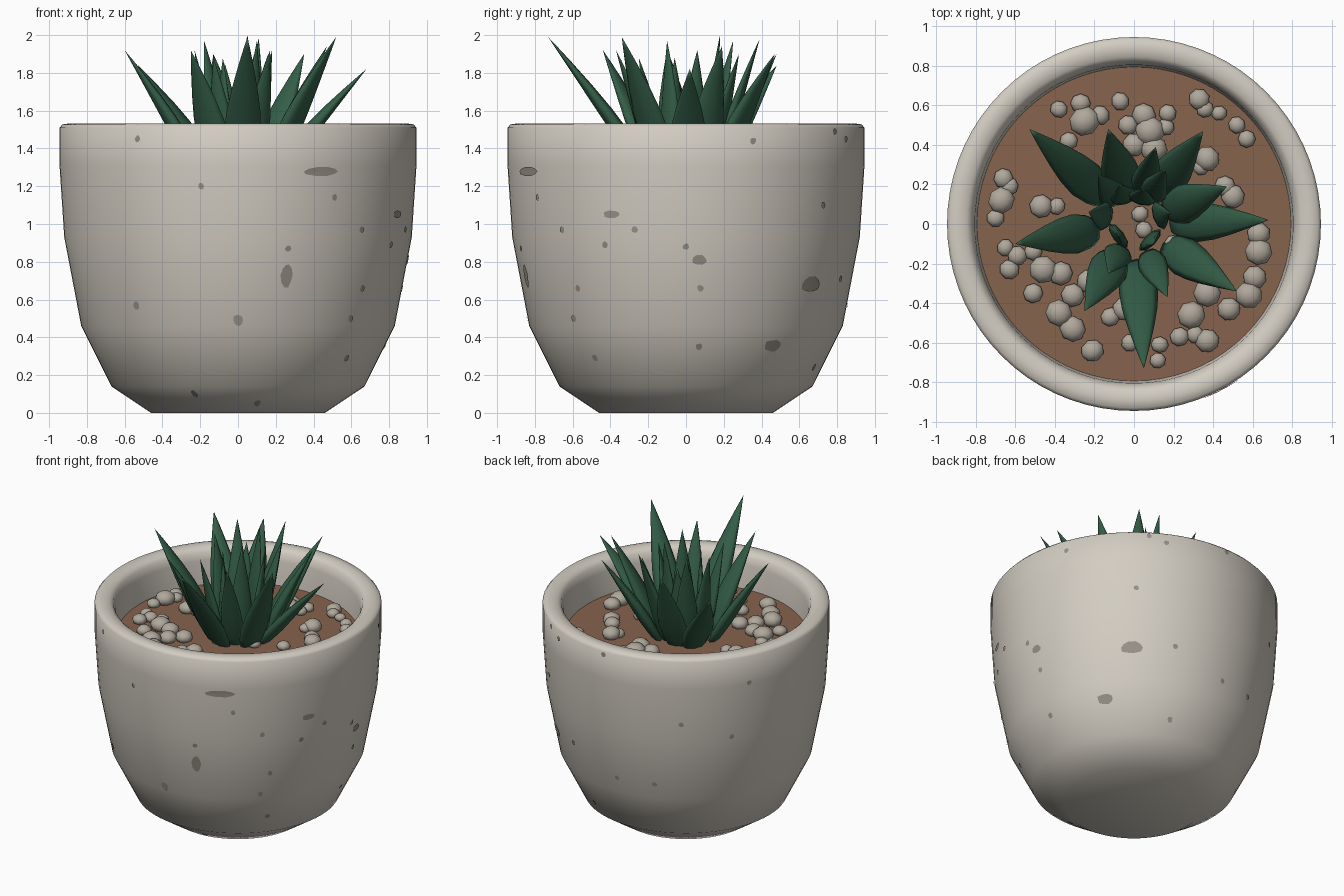
import bpy, bmesh, math, random
from mathutils import Vector, Matrix

if "Cube" in bpy.data.objects:
    bpy.data.objects.remove(bpy.data.objects["Cube"])

random.seed(4)


def material(name, rgb):
    m = bpy.data.materials.new(name)
    m.diffuse_color = (*rgb, 1)
    m.use_nodes = True
    m.node_tree.nodes["Principled BSDF"].inputs["Base Color"].default_value = m.diffuse_color
    return m


CERAMIC = material("pale_ceramic", (0.65, 0.61, 0.54))
SPECK = material("grey_speck", (0.31, 0.285, 0.24))
SOIL = material("brown_soil", (0.24, 0.125, 0.075))
STONE = material("grey_stone", (0.43, 0.39, 0.33))
LEAF = material("dark_green", (0.034, 0.11, 0.063))


def finish(name, bm, mat, smooth=True):
    me = bpy.data.meshes.new(name)
    bm.to_mesh(me)
    bm.free()
    me.materials.append(mat)
    for p in me.polygons:
        p.use_smooth = smooth
    ob = bpy.data.objects.new(name, me)
    bpy.context.collection.objects.link(ob)
    return ob


def loft(bm, rings, start=None, end=None):
    """Skin closed rings of points, with optional end points."""
    vs = [[bm.verts.new(p) for p in r] for r in rings]
    n = len(vs[0])
    for a, b in zip(vs, vs[1:]):
        for i in range(n):
            j = (i + 1) % n
            bm.faces.new((a[i], a[j], b[j], b[i]))
    for ring, tip in ((vs[0][::-1], start), (vs[-1], end)):
        if tip is not None:
            t = bm.verts.new(tip)
            for i in range(n):
                bm.faces.new((ring[i], ring[(i + 1) % n], t))


def circle(r, z, n=72):
    return [(r * math.cos(2 * math.pi * i / n), r * math.sin(2 * math.pi * i / n), z)
            for i in range(n)]


# Pot: turned profile, outside then rim then inside
OUTER = [(0.46, 0), (0.67, 0.14), (0.83, 0.46), (0.92, 0.93), (0.945, 1.31), (0.945, 1.51)]
INNER = [(0.93, 1.527), (0.89, 1.533), (0.845, 1.527), (0.82, 1.505), (0.805, 1.45), (0.79, 1.22)]
bm = bmesh.new()
loft(bm, [circle(r, z) for r, z in OUTER + INNER], start=(0, 0, 0))
finish("pot", bm, CERAMIC)

# Soil disc
bm = bmesh.new()
loft(bm, [circle(0.796, 1.28), circle(0.4, 1.282)], end=(0, 0, 1.285))
finish("soil", bm, SOIL)


def pot_radius(z):
    for (r0, z0), (r1, z1) in zip(OUTER, OUTER[1:]):
        if z <= z1:
            return r0 + (r1 - r0) * max(0, z - z0) / (z1 - z0)
    return OUTER[-1][0]


# Specks: thin irregular patches hugging the pot (azimuth, height, width, tall)
BIG = [(-62, 1.28, .22, .05), (-73, .73, .065, .13), (-25, 1.05, .1, .04), (4.5, .81, .08, .05),
       (49, .68, .15, .09), (36, .355, .11, .065), (-90, .49, .055, .06), (-129, .57, .04, .045)]
SMALL = [(-124, 1.45), (-102, 1.2), (-57, 1.14), (-45, .97), (-73, .87), (-41, .66), (-45, .5),
         (-40, .29), (-112, .1), (-79, .05), (-17, .97), (-28, .89), (0, .88), (5, .66), (5, .35),
         (22, 1.44), (56, 1.49), (90, 1.49), (151, 1.32), (123, 1.05), (144, .94), (111, .57),
         (68, .71), (51, 1.1), (93, .57), (69, .24), (63, 1.45)]
bm = bmesh.new()
for az, z, w, h in BIG + [(a, z, .035, .035) for a, z in SMALL]:
    def on_pot(u, v):
        r = pot_radius(z + v) + 0.005
        a = math.radians(az) + u / r
        return bm.verts.new((r * math.cos(a), r * math.sin(a), z + v))
    mid = on_pot(0, 0)
    edge = []
    for i in range(10):
        t = 2 * math.pi * i / 10
        k = random.uniform(0.42, 0.56)
        edge.append(on_pot(w * k * math.cos(t), h * k * math.sin(t)))
    for i in range(10):
        bm.faces.new((mid, edge[i], edge[(i + 1) % 10]))
finish("pot_specks", bm, SPECK)

# Stones: flattened low-poly pebbles on the soil (x, y, radius)
STONES = [(-.38, .58, .045), (-.27, .61, .052), (-.25, .52, .08), (-.17, .55, .05), (-.07, .62, .045),
          (-.33, .42, .045), (-.03, .5, .05), (.05, .55, .06), (.08, .47, .075), (.17, .56, .045),
          (0, .4, .06), (.1, .38, .07), (.33, .63, .055), (.43, .56, .04), (.52, .5, .045),
          (.57, .43, .045), (.37, .33, .065), (.46, .19, .055), (.5, .14, .06), (-.66, .23, .05),
          (-.67, .12, .07), (-.7, .03, .045), (-.47, .09, .06), (-.59, -.16, .05), (-.63, -.23, .05),
          (-.46, -.23, .07), (-.37, -.25, .06), (-.51, -.35, .05), (-.23, -.29, .06), (-.31, -.36, .06),
          (-.38, -.45, .07), (-.31, -.53, .065), (-.21, -.64, .06), (-.12, -.47, .05), (-.05, -.43, .06),
          (.12, -.69, .04), (.23, -.57, .05), (.37, -.59, .06), (.29, -.46, .07), (.37, -.35, .07),
          (.48, -.43, .06), (.58, -.36, .07), (.61, -.27, .06), (.63, -.14, .07), (.63, -.05, .06)]
EXTRA = [(-.65, -.12), (-.51, -.14), (-.39, .09), (-.02, -.6), (.13, -.61), (.31, -.56), (.36, .58),
         (.34, .29), (.16, .49), (.38, -.02), (.2, -.1), (.05, -.03), (.03, .05), (-.63, .19)]
bm = bmesh.new()
for x, y, r in STONES + [(x, y, .045) for x, y in EXTRA]:
    m = (Matrix.Translation((x, y, 1.28 + 0.45 * r)) @ Matrix.Rotation(random.uniform(0, 6), 4, 'Z')
         @ Matrix.Diagonal((r, r * random.uniform(.92, 1.05), r * .72, 1)))
    bmesh.ops.create_uvsphere(bm, u_segments=8, v_segments=6, radius=1, matrix=m)
finish("stones", bm, STONE)

# Leaves: tapered blades from the crown to each tip
OUTER_TIPS = [(-.53, .48, 1.84), (-.13, .48, 1.9), (.35, .47, 1.9), (.47, .19, 1.94), (.68, .02, 1.82),
              (.52, -.34, 1.99), (.05, -.73, 1.99), (-.25, -.44, 1.92), (-.6, -.1, 1.92)]
INNER_TIPS = [(.11, .39, 1.98), (-.18, .25, 1.97), (.16, .28, 1.9), (.05, .18, 2.0), (-.23, .06, 1.92),
              (-.13, -.25, 1.88), (.17, -.37, 1.92), (.1, -.1, 1.97), (-.08, -.06, 1.88), (.18, .06, 1.92),
              (-.07, .2, 1.85)]
SHAPE = [(0, .55), (.12, .85), (.28, 1), (.45, .9), (.62, .68), (.8, .38), (.92, .16)]


def leaf(bm, tip, width):
    tip = Vector(tip)
    out = Vector((tip.x, tip.y, 0))
    base = out.normalized() * (0.09 + 0.1 * min(out.length / .6, 1)) + Vector((0, 0, 1.26))
    along = (tip - base).normalized()
    side = Vector((0, 0, 1)).cross(out).normalized()
    face = along.cross(side)
    rings = []
    for t, k in SHAPE:
        c = base.lerp(tip, t) + face * (0.05 * width * math.sin(math.pi * t))
        rings.append([c + side * (math.cos(a) * width * k / 2) + face * (math.sin(a) * width * k * .2)
                      for a in (math.pi * i / 4 for i in range(8))])
    loft(bm, rings, start=base, end=tip)


for name, tips, width in (("outer_leaves", OUTER_TIPS, .2), ("inner_leaves", INNER_TIPS, .15)):
    bm = bmesh.new()
    for tip in tips:
        leaf(bm, tip, width)
    bmesh.ops.recalc_face_normals(bm, faces=bm.faces)
    finish(name, bm, LEAF)
